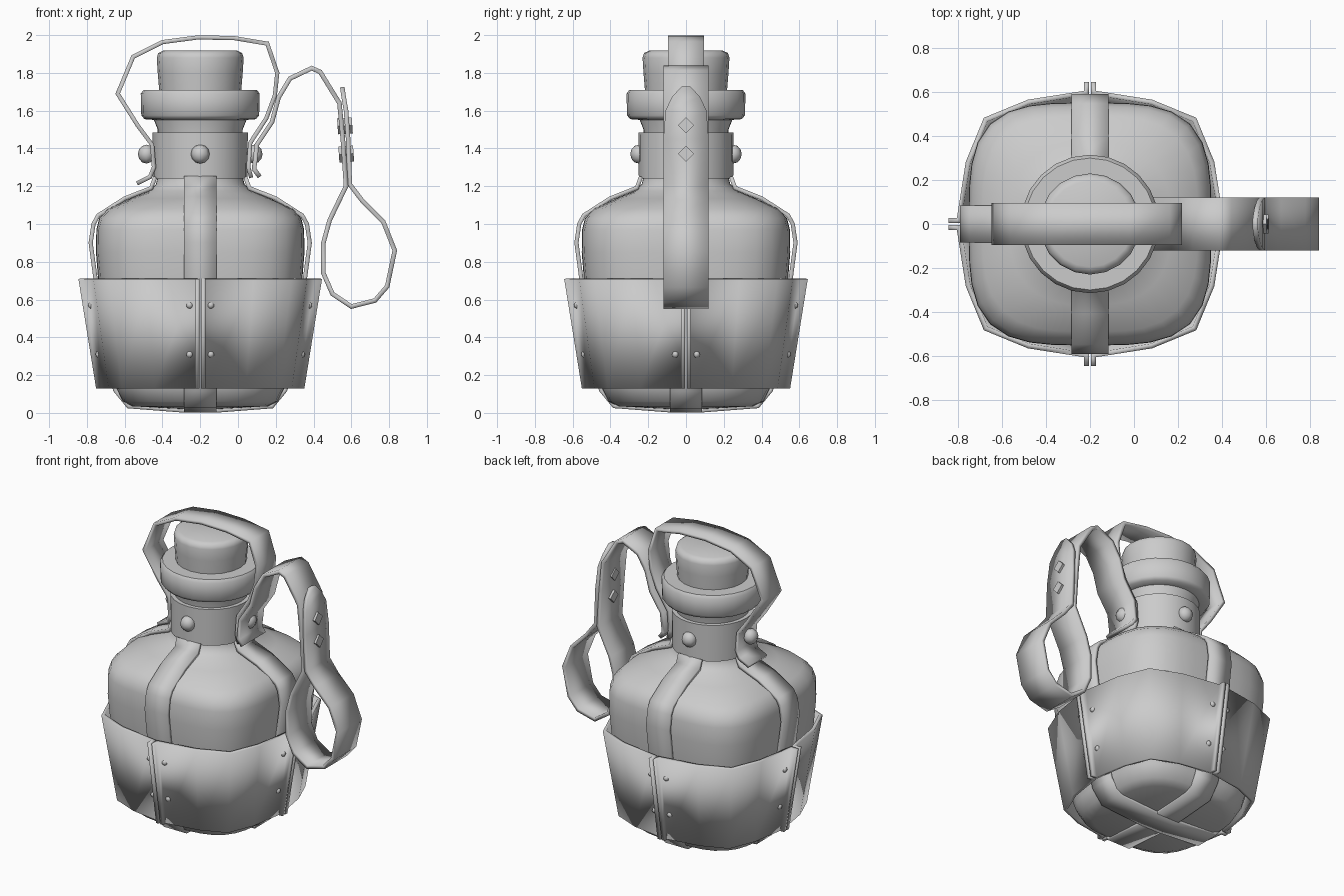
import bpy, bmesh, math
from mathutils import Matrix, Vector

if "Cube" in bpy.data.objects:
    bpy.data.objects.remove(bpy.data.objects["Cube"])

CX = -0.2  # bottle axis


def finish(name, bm, solid=0.0, angle=40, loc=(CX, 0, 0)):
    bmesh.ops.recalc_face_normals(bm, faces=bm.faces)
    me = bpy.data.meshes.new(name)
    bm.to_mesh(me)
    bm.free()
    ob = bpy.data.objects.new(name, me)
    bpy.context.collection.objects.link(ob)
    ob.location = loc
    if solid:
        m = ob.modifiers.new("thickness", 'SOLIDIFY')
        m.thickness, m.offset, m.use_even_offset = solid, 0, True
    bpy.ops.object.select_all(action='DESELECT')
    ob.select_set(True)
    bpy.context.view_layer.objects.active = ob
    bpy.ops.object.shade_smooth_by_angle(angle=math.radians(angle))
    return ob


def lathe(name, profile, segs, angle=40):
    """Stacked rings of (radius, z, superellipse exponent), capped at both ends."""
    bm = bmesh.new()
    rings = []
    for r, z, n in profile:
        ring = []
        for i in range(segs):
            a = 2 * math.pi * i / segs
            c, s = math.cos(a), math.sin(a)
            k = r / (abs(c) ** n + abs(s) ** n) ** (1 / n)
            ring.append(bm.verts.new((k * c, k * s, z)))
        rings.append(ring)
    for a, b in zip(rings, rings[1:]):
        for i in range(segs):
            j = (i + 1) % segs
            bm.faces.new((a[i], a[j], b[j], b[i]))
    bm.faces.new(rings[0][::-1])
    bm.faces.new(rings[-1])
    return finish(name, bm, angle=angle)


def ribbon(name, pts, half, thick, loc=(0, 0, 0), turn=0, tip=()):
    """Strip of the given half width along an (x, z) path; tip = widths of the last points."""
    bm = bmesh.new()
    widths = [half] * (len(pts) - len(tip)) + list(tip)
    rot = Matrix.Rotation(turn, 3, 'Z')
    rows = [[bm.verts.new(rot @ Vector((x, s * w, z))) for s in (-1, 1)]
            for (x, z), w in zip(pts, widths)]
    for a, b in zip(rows, rows[1:]):
        bm.faces.new((a[0], a[1], b[1], b[0]))
    return finish(name, bm, thick, 25, loc)


def stud(name, pos, turn, r, depth):
    bm = bmesh.new()
    bmesh.ops.create_uvsphere(bm, u_segments=8, v_segments=6, radius=1)
    mat = (Matrix.Rotation(turn, 4, 'Z') @ Matrix.Translation(pos)
           @ Matrix.Diagonal((depth, r, r, 1)))
    bmesh.ops.transform(bm, matrix=mat, verts=bm.verts)
    return finish(name, bm, angle=60)


# Bottle body: rounded square blending into a round neck
lathe("bottle_body", [
    (0.10, 0.02, 3), (0.36, 0.035, 3), (0.41, 0.06, 3.2), (0.445, 0.13, 3.4),
    (0.50, 0.35, 3.6), (0.54, 0.70, 3.6), (0.552, 0.85, 3.6), (0.55, 0.97, 3.6),
    (0.535, 1.03, 3.5), (0.49, 1.08, 3.2), (0.37, 1.135, 2.6), (0.27, 1.175, 2.1),
    (0.235, 1.21, 2), (0.225, 1.25, 2), (0.225, 1.50, 2), (0.245, 1.55, 2),
    (0.25, 1.58, 2)], 40)

# Lip ring, stopper and neck collar
lathe("bottle_lip", [(0.23, 1.55, 2), (0.295, 1.555, 2), (0.312, 1.575, 2),
                     (0.315, 1.69, 2), (0.30, 1.71, 2), (0.20, 1.71, 2)], 24, 50)
lathe("stopper", [(0.215, 1.68, 2), (0.225, 1.80, 2), (0.23, 1.88, 2),
                  (0.222, 1.905, 2), (0.195, 1.918, 2)], 20, 50)
lathe("neck_collar", [(0.22, 1.24, 2), (0.25, 1.24, 2), (0.252, 1.485, 2),
                      (0.22, 1.485, 2)], 24)

# Crossed straps hugging the bottle
side = [(0.08, 0.012), (0.38, 0.035), (0.45, 0.12), (0.51, 0.35), (0.553, 0.70),
        (0.58, 0.90), (0.565, 1.0), (0.54, 1.045), (0.40, 1.135), (0.26, 1.19),
        (0.238, 1.25)]
loop = [(-x, z) for x, z in reversed(side)] + side
for k in range(2):
    ribbon(f"body_strap_{k}", loop, 0.085, 0.022, (CX, 0, 0.001 * k), k * math.pi / 2)

# Four sleeve panels, one around each corner, with outward seam flanges
plan = [(0.645, 0.016), (0.597, 0.016), (0.555, 0.28), (0.475, 0.475),
        (0.28, 0.555), (0.016, 0.597), (0.016, 0.645)]


def shrink(v):
    return v if v < 0.02 else v * 0.855


for k in range(4):
    bm = bmesh.new()
    rot = Matrix.Rotation(k * math.pi / 2, 3, 'Z')
    rows = [(bm.verts.new(rot @ Vector((shrink(x), shrink(y), 0.13))),
             bm.verts.new(rot @ Vector((x, y, 0.71)))) for x, y in plan]
    for a, b in zip(rows, rows[1:]):
        bm.faces.new((a[0], b[0], b[1], a[1]))
    finish(f"sleeve_panel_{k}", bm, 0.022)
    # Small rivets beside each seam and a larger one on the collar
    turn = k * math.pi / 2
    for z in (0.31, 0.57):
        for y in (-0.056, 0.056):
            d = 0.598 * (0.855 + 0.145 * (z - 0.13) / 0.58)
            stud("sleeve_rivet", (d, y, z), turn, 0.018, 0.016)
    stud("collar_rivet", (0.285 if k % 2 == 0 else 0.25, 0, 1.37), turn, 0.05, 0.045)

# Carry handle looping over the stopper
ribbon("carry_handle", [
    (-0.535, 1.215), (-0.465, 1.25), (-0.445, 1.30), (-0.455, 1.42), (-0.53, 1.52),
    (-0.637, 1.69), (-0.555, 1.885), (-0.40, 1.963), (-0.21, 1.988), (-0.02, 1.984),
    (0.155, 1.955), (0.208, 1.80), (0.195, 1.68), (0.15, 1.56), (0.065, 1.43),
    (0.055, 1.30), (0.07, 1.245)], 0.095, 0.022)

# Hanging belt strap folded back into a loop with a pointed end
ribbon("belt_strap", [
    (0.115, 1.25), (0.085, 1.29), (0.10, 1.42), (0.18, 1.54), (0.215, 1.67),
    (0.275, 1.77), (0.39, 1.825), (0.435, 1.805), (0.537, 1.64), (0.555, 1.45),
    (0.572, 1.20), (0.485, 1.02), (0.452, 0.90), (0.452, 0.74), (0.50, 0.63),
    (0.60, 0.563), (0.725, 0.595), (0.79, 0.67), (0.83, 0.86), (0.77, 1.01),
    (0.66, 1.12), (0.592, 1.21), (0.583, 1.45), (0.572, 1.60), (0.56, 1.67),
    (0.552, 1.725)], 0.12, 0.024, tip=(0.108, 0.075, 0.025))

# Diamond studs clamping the fold
for x, z in ((0.566, 1.52), (0.573, 1.37)):
    bm = bmesh.new()
    bmesh.ops.create_cube(bm, size=1)
    mat = (Matrix.Rotation(math.radians(-4), 4, 'Y') @ Matrix.Rotation(math.pi / 4, 4, 'X')
           @ Matrix.Diagonal((0.078, 0.06, 0.06, 1)))
    bmesh.ops.transform(bm, matrix=mat, verts=bm.verts)
    finish("diamond_stud", bm, loc=(x, 0, z))
